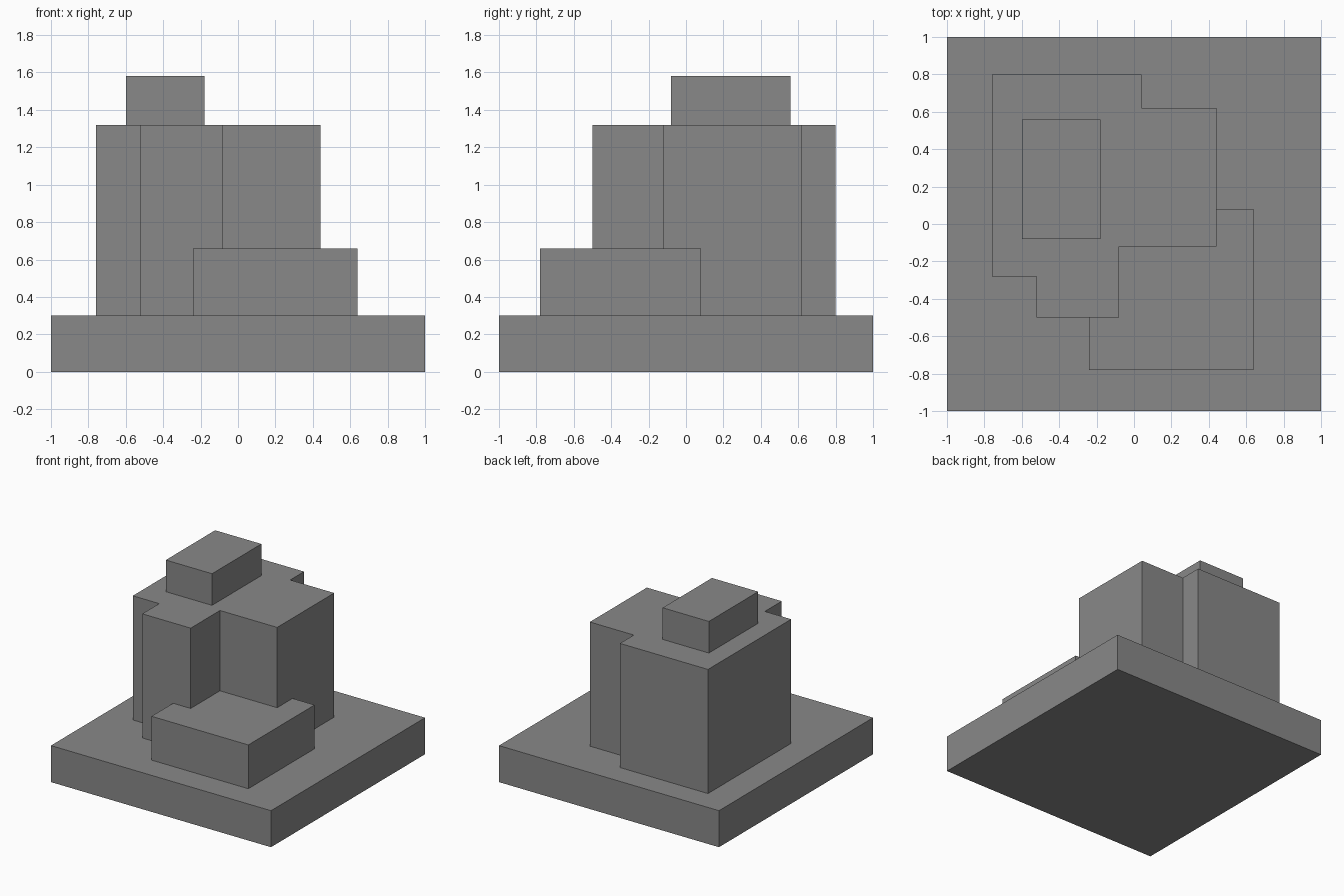
import bpy
import bmesh

if "Cube" in bpy.data.objects:
    bpy.data.objects.remove(bpy.data.objects["Cube"])

grey = bpy.data.materials.new("plain grey")
grey.diffuse_color = (0.25, 0.25, 0.25, 1)
grey.use_nodes = True
grey.node_tree.nodes["Principled BSDF"].inputs["Base Color"].default_value = grey.diffuse_color


def prism(name, outline, z0, z1):
    """Extrude a plan outline (counter-clockwise) from z0 up to z1."""
    bm = bmesh.new()
    face = bm.faces.new([bm.verts.new((x, y, z0)) for x, y in outline])
    top = bmesh.ops.extrude_face_region(bm, geom=[face], use_keep_orig=True)["geom"]
    verts = [v for v in top if isinstance(v, bmesh.types.BMVert)]
    bmesh.ops.translate(bm, verts=verts, vec=(0, 0, z1 - z0))
    bmesh.ops.recalc_face_normals(bm, faces=bm.faces)
    mesh = bpy.data.meshes.new(name)
    bm.to_mesh(mesh)
    bm.free()
    mesh.materials.append(grey)
    obj = bpy.data.objects.new(name, mesh)
    bpy.context.collection.objects.link(obj)
    return obj


def block(name, x0, x1, y0, y1, z0, z1):
    return prism(name, [(x0, y0), (x1, y0), (x1, y1), (x0, y1)], z0, z1)


# Square plinth
block("plinth", -1, 1, -1, 1, 0, 0.30)

# Main tower with stepped corners
prism("tower", [(-0.52, -0.50), (-0.08, -0.50), (-0.08, -0.12), (0.44, -0.12),
                (0.44, 0.62), (0.04, 0.62), (0.04, 0.80), (-0.76, 0.80),
                (-0.76, -0.28), (-0.52, -0.28)], 0.30, 1.32)

# Low annex at the front right corner
block("annex", -0.24, 0.64, -0.78, 0.08, 0.30, 0.66)

# Rooftop block
block("roof_block", -0.60, -0.18, -0.08, 0.56, 1.32, 1.58)
